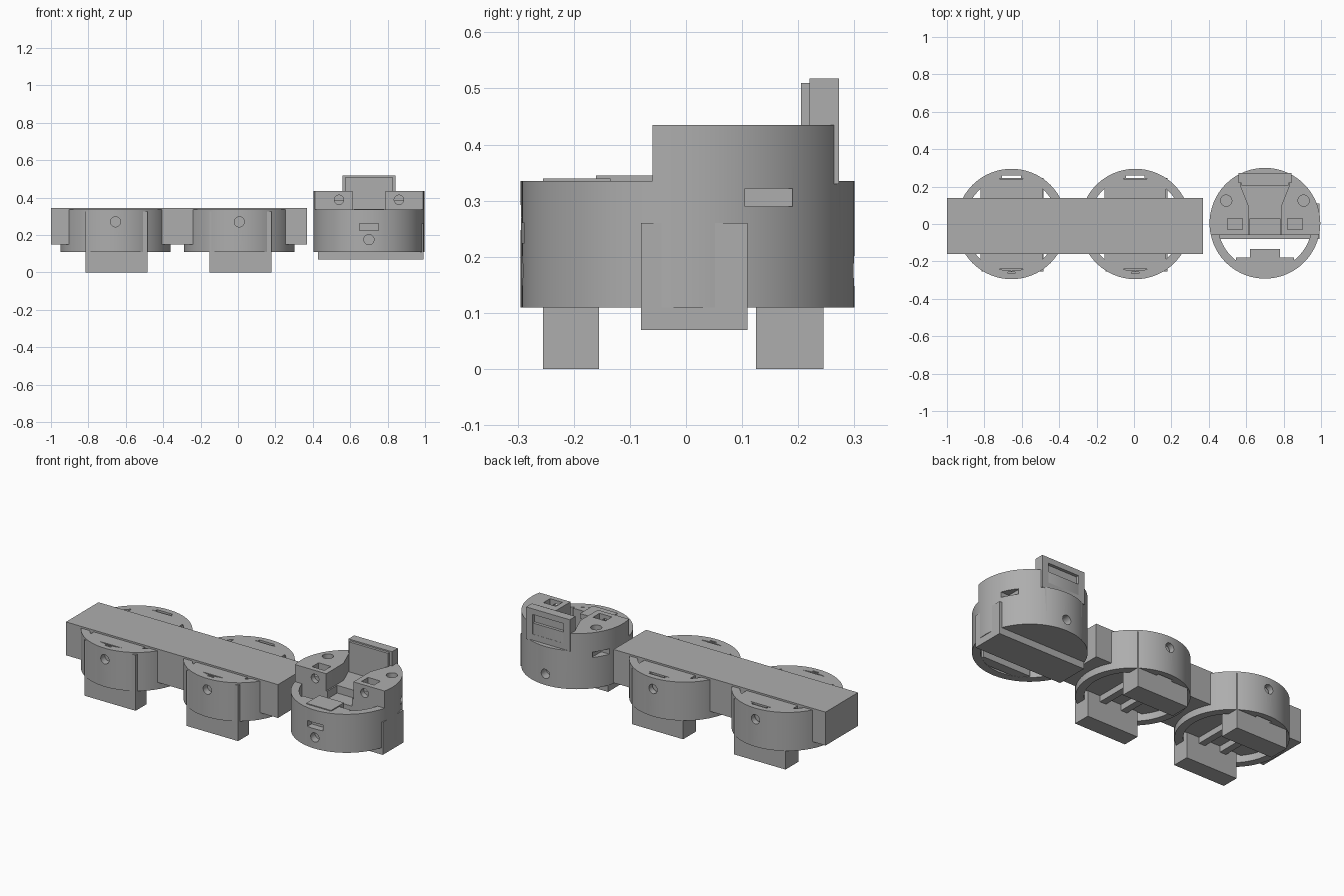
import bpy
import math

if "Cube" in bpy.data.objects:
    bpy.data.objects.remove(bpy.data.objects["Cube"])

grey = bpy.data.materials.new("plain grey")
grey.diffuse_color = (0.42, 0.42, 0.42, 1)
grey.use_nodes = True
grey.node_tree.nodes["Principled BSDF"].inputs["Base Color"].default_value = grey.diffuse_color


def finish(ob, name):
    ob.name = name
    ob.data.materials.append(grey)
    return ob


def box(name, x0, x1, y0, y1, z0, z1):
    bpy.ops.mesh.primitive_cube_add(size=1)
    ob = bpy.context.object
    for v in ob.data.vertices:
        v.co = (x0 + (v.co.x + .5) * (x1 - x0),
                y0 + (v.co.y + .5) * (y1 - y0),
                z0 + (v.co.z + .5) * (z1 - z0))
    return finish(ob, name)


def disc(name, x, y, r, z0, z1, n=96):
    bpy.ops.mesh.primitive_cylinder_add(vertices=n, radius=r, depth=z1 - z0,
                                        location=(x, y, (z0 + z1) / 2))
    return finish(bpy.context.object, name)


def bore(x, y, z, r, length):
    # round cutter lying along y
    bpy.ops.mesh.primitive_cylinder_add(vertices=32, radius=r, depth=length,
                                        location=(x, y, z), rotation=(math.pi / 2, 0, 0))
    return finish(bpy.context.object, "cutter")


def prism(name, pts, z0, z1):
    n = len(pts)
    verts = [(x, y, z) for z in (z0, z1) for x, y in pts]
    faces = [tuple(reversed(range(n))), tuple(range(n, 2 * n))]
    faces += [(i, (i + 1) % n, n + (i + 1) % n, n + i) for i in range(n)]
    me = bpy.data.meshes.new(name)
    me.from_pydata(verts, [], faces)
    ob = bpy.data.objects.new(name, me)
    bpy.context.collection.objects.link(ob)
    return finish(ob, name)


def boolean(ob, cutters, op='DIFFERENCE'):
    # apply each cutter, then remove it
    for c in cutters:
        bpy.context.view_layer.objects.active = ob
        m = ob.modifiers.new("cut", 'BOOLEAN')
        m.object, m.operation, m.solver = c, op, 'EXACT'
        bpy.ops.object.modifier_apply(modifier=m.name)
        bpy.data.objects.remove(c)
    return ob


def smooth(ob):
    bpy.ops.object.select_all(action='DESELECT')
    ob.select_set(True)
    bpy.context.view_layer.objects.active = ob
    bpy.ops.object.shade_smooth_by_angle(angle=math.radians(30))


# long beam across the two left drums
box("beam", -1, .37, -.16, .14, .15, .345)

# two matching drums with feet
for tag, cx in (("left", -.655), ("middle", .007)):
    ring = disc(tag + "_drum", cx, 0, .295, .11, .335)
    boolean(ring, [disc("cutter", cx, 0, .25, 0, .5)])
    boolean(ring, [box("bridge", cx - .165, cx + .165, -.24, .24, .25, .335)], 'UNION')
    boolean(ring, [
        box("cutter", cx - .05, cx + .05, .247, .26, .1, .4),
        box("cutter", cx - .02, cx + .02, -.265, -.257, .3, .4),
        bore(cx, -.285, .27, .027, .06),
        bore(cx, .285, .27, .027, .06)])
    smooth(ring)
    box(tag + "_front_foot", cx - .16, cx + .172, -.255, -.155, 0, .325)
    box(tag + "_back_foot", cx - .16, cx + .172, .125, .245, 0, .325)
    for s in (-1, 1):
        box(tag + "_rib", cx + s * .07 - .02, cx + s * .07 + .02, -.155, .125, .115, .16)

# right drum: open front half
cx, cy = .70, .004
front = disc("front_half_ring", cx, cy, .296, .11, .335)
boolean(front, [
    disc("cutter", cx, cy, .252, 0, .5),
    box("cutter", .3, 1.1, -.06, .4, 0, .5)])
boolean(front, [box("front_fill", cx - .155, cx + .155, -.235, -.18, .111, .334)], 'UNION')
boolean(front, [
    box("cutter", cx - .05, cx + .05, -.4, -.25, .225, .26),
    bore(cx, -.29, .175, .027, .08)])
smooth(front)
box("front_tab", cx - .08, cx + .08, -.255, -.135, .31, .34)

# right drum: tall solid rear half with a flared channel
rear = disc("rear_body", cx, cy, .296, .11, .435)
cutters = [
    box("cutter", .3, 1.1, -.4, -.06, 0, .5),
    box("cutter", .3, 1.1, .272, .4, .335, .5),
    prism("cutter", [(cx - .088, -.1), (cx + .088, -.1), (cx + .088, .1),
                     (cx + .13, .205), (cx + .13, .225), (cx - .13, .225),
                     (cx - .13, .205), (cx - .088, .1)], .335, .5),
    box("cutter", cx - .08, cx + .08, -.1, .03, .29, .4),
    bore(cx, .29, .175, .027, .08)]
for s in (-1, 1):
    px = cx + s * .16
    cutters += [
        box("cutter", px - .04, px + .04, -.03, .03, .385, .5),
        disc("cutter", cx + s * .207, .125, .03, .40, .5, 32),
        bore(px, -.06, .388, .025, .06),
        box("cutter", cx + s * .265 - .04, cx + s * .265 + .04, .105, .19, .29, .322)]
boolean(rear, cutters)
smooth(rear)

# base block under the right drum
box("base_block", .427, .992, -.08, .11, .07, .26)

# upright frame at the back with a recessed panel
frame = box("back_frame", cx - .14, cx + .142, .22, .273, .33, .518)
boolean(frame, [box("cutter", cx - .1, cx + .1, .255, .3, .37, .485)])
box("frame_inner_plate", cx - .125, cx + .125, .205, .222, .335, .51)
